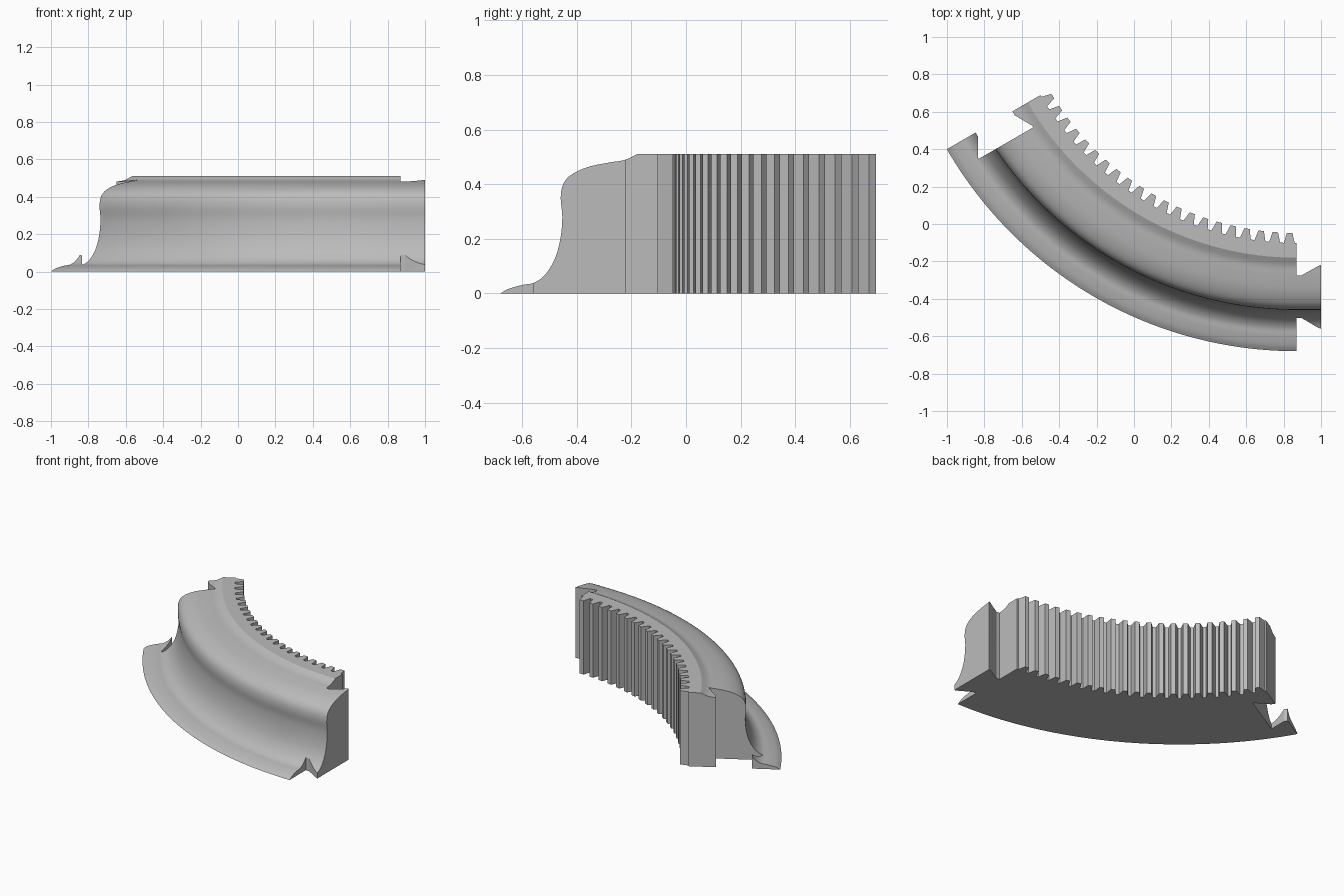
import bpy, bmesh
from math import sin, cos, radians
from mathutils import Vector

if "Cube" in bpy.data.objects:
    bpy.data.objects.remove(bpy.data.objects["Cube"])

CX, CY = 0.87, 1.48           # centre of the arc
SWEEP = radians(60)
TEETH = 21
PITCH = SWEEP / TEETH
ROOT, TIP, REACH = 1.582, 1.528, 0.13


def place(a, r, t=0.0, z=0.0):
    """Point at arc angle a and radius r, shifted t along the tangent."""
    return Vector((CX - r * sin(a) + t * cos(a), CY - r * cos(a) - t * sin(a), z))


def smooth_curve(pts, steps=4):
    """Catmull-Rom curve through the points."""
    p = [Vector(q) for q in pts]
    p = [2 * p[0] - p[1]] + p + [2 * p[-1] - p[-2]]
    out = []
    for a, b, c, d in zip(p, p[1:], p[2:], p[3:]):
        for i in range(steps):
            s = i / steps
            out.append(b + (c - a) * s / 2 + (2 * a - 5 * b + 4 * c - d) * s * s / 2
                       + (3 * b - a - 3 * c + d) * s ** 3 / 2)
    return out + [p[-2]]


def loft(name, rings):
    """Join closed rings into a solid with capped ends."""
    bm = bmesh.new()
    loops = [[bm.verts.new(p) for p in ring] for ring in rings]
    n = len(loops[0])
    for lo, hi in zip(loops, loops[1:]):
        for i in range(n):
            j = (i + 1) % n
            bm.faces.new((lo[i], lo[j], hi[j], hi[i]))
    bm.faces.new(loops[0])
    bm.faces.new(loops[-1])
    bmesh.ops.recalc_face_normals(bm, faces=bm.faces)
    mesh = bpy.data.meshes.new(name)
    bm.to_mesh(mesh)
    bm.free()
    obj = bpy.data.objects.new(name, mesh)
    bpy.context.collection.objects.link(obj)
    return obj


# Moulded cross-section (radius, height) swept round the arc
moulding = smooth_curve([
    (2.16, 0), (2.13, 0.017), (2.08, 0.031), (2.035, 0.04), (1.995, 0.07),
    (1.96, 0.128), (1.94, 0.2), (1.933, 0.28), (1.939, 0.35), (1.93, 0.4),
    (1.9, 0.435), (1.84, 0.463), (1.76, 0.48), (1.705, 0.489), (1.66, 0.51)])
section = [(r, z) for r, z in moulding] + [(1.45, 0.51), (1.45, 0)]
STEPS = 64
stations = [(0, REACH)] + [(SWEEP * i / STEPS, 0) for i in range(STEPS + 1)]
body = loft("curved_toothed_moulding",
            [[place(a, r, t, z) for r, z in section] for a, t in stations])

# Plan outline: toothed inner edge, dovetail socket, outer edge, dovetail tab
dovetail = [(1.755, 0), (1.755, 0.025), (1.705, 0.115), (1.7, REACH),
            (2.04, REACH), (2.035, 0.115), (1.982, 0.025), (1.982, 0)]
outline = [(0, ROOT, 0)]
for k in range(TEETH):
    mid = (k + 0.5) * PITCH
    for f, r in ((-0.37, ROOT), (-0.19, TIP), (0.19, TIP), (0.37, ROOT)):
        outline.append((mid + f * PITCH, r, 0))
outline.append((SWEEP, ROOT, 0))
outline += [(SWEEP, r, t) for r, t in dovetail]
outline += [(SWEEP * (1 - i / 12), 2.3, 0) for i in range(13)]
outline += [(0, r, t) for r, t in reversed(dovetail)]
cutter = loft("plan_cutter", [[place(a, r, t, z) for a, r, t in outline]
                              for z in (-0.1, 0.7)])
cutter.hide_render = True

# Trim the sweep to the plan outline
trim = body.modifiers.new("trim", "BOOLEAN")
trim.operation = "INTERSECT"
trim.solver = "EXACT"
trim.object = cutter
bpy.ops.object.select_all(action="DESELECT")
bpy.context.view_layer.objects.active = body
body.select_set(True)
bpy.ops.object.modifier_apply(modifier=trim.name)
bpy.data.objects.remove(cutter)
bpy.ops.object.shade_smooth_by_angle(angle=radians(25))

# Plain grey finish
grey = bpy.data.materials.new("plain_grey")
grey.use_nodes = True
colour = (0.5, 0.5, 0.5, 1)
grey.diffuse_color = colour
grey.node_tree.nodes["Principled BSDF"].inputs["Base Color"].default_value = colour
body.data.materials.clear()
body.data.materials.append(grey)
